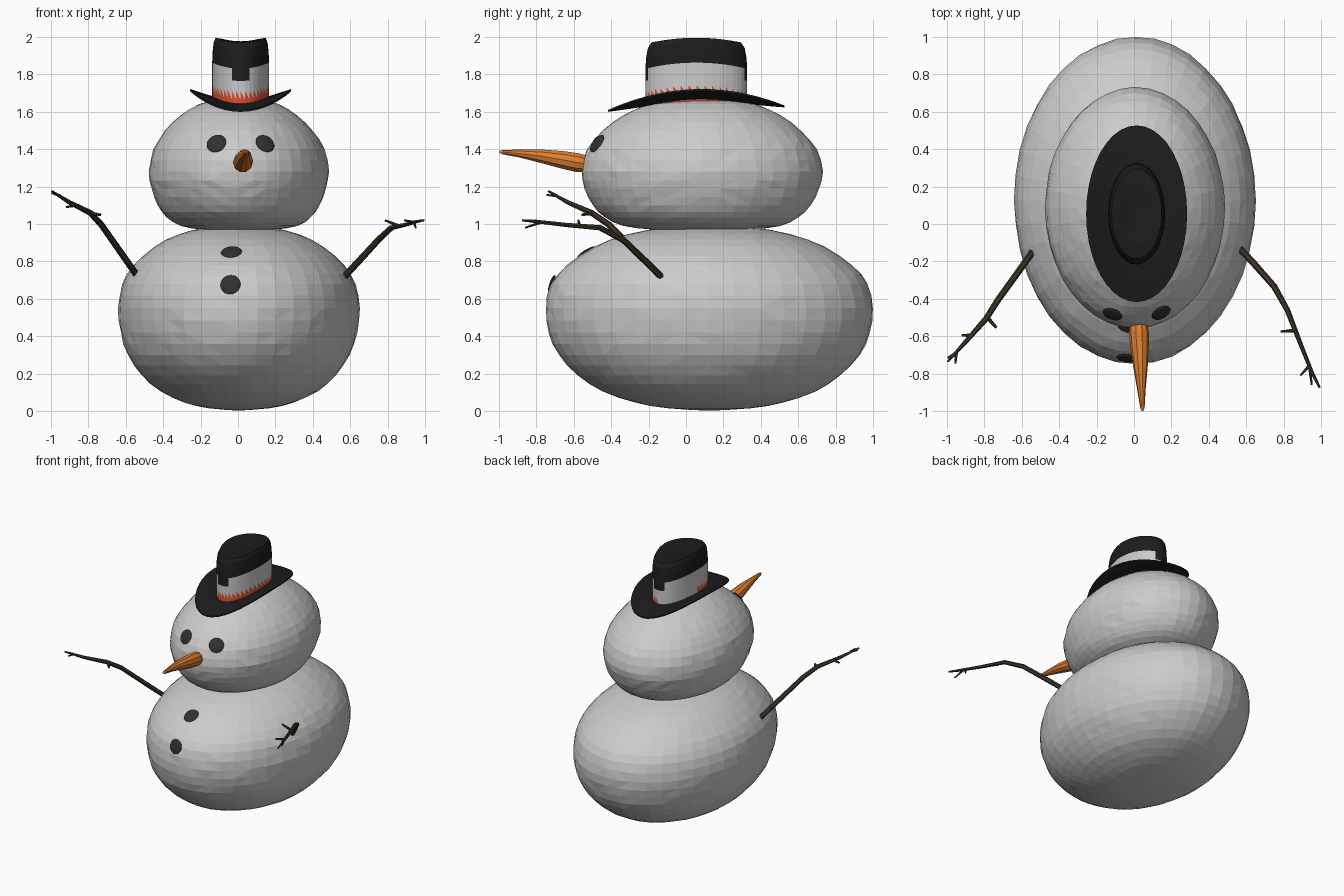
import bpy, bmesh, math, random
from mathutils import Vector
from mathutils.bvhtree import BVHTree

if "Cube" in bpy.data.objects:
    bpy.data.objects.remove(bpy.data.objects["Cube"])

random.seed(4)


def material(name, rgb):
    m = bpy.data.materials.new(name)
    m.diffuse_color = (*rgb, 1)
    m.use_nodes = True
    m.node_tree.nodes["Principled BSDF"].inputs["Base Color"].default_value = m.diffuse_color
    return m


BLACK = material("black_felt", (0.012, 0.012, 0.012))
WHITE = material("white_band", (1, 1, 1))
RED = material("red_band", (0.75, 0.08, 0.03))
COAL = material("coal", (0.03, 0.03, 0.027))
ORANGE = material("carrot_orange", (0.75, 0.22, 0.03))
BARK = material("bark", (0.045, 0.035, 0.018))


def finish(name, bm, mats=()):
    bmesh.ops.recalc_face_normals(bm, faces=bm.faces)
    me = bpy.data.meshes.new(name)
    bm.to_mesh(me)
    for m in mats:
        me.materials.append(m)
    ob = bpy.data.objects.new(name, me)
    bpy.context.collection.objects.link(ob)
    return ob


def smooth_profile(p):
    """Insert one Catmull-Rom point between each pair of profile points."""
    out = []
    for i in range(len(p) - 1):
        a, b = p[max(i - 1, 0)], p[i]
        c, d = p[i + 1], p[min(i + 2, len(p) - 1)]
        out.append(b)
        out.append(tuple((9 * (b[k] + c[k]) - a[k] - d[k]) / 16 for k in (0, 1)))
    return out + [p[-1]]


def lathe(profile, centre, half, segs, closed=False):
    """Turn a (radius fraction, z) profile round an elliptical plan."""
    bm = bmesh.new()
    rings = []
    for r, z in profile:
        n = 1 if r == 0 else segs
        rings.append([bm.verts.new((
            centre[0] + half[0] * r * math.cos(math.tau * i / segs),
            centre[1] + half[1] * r * math.sin(math.tau * i / segs), z))
            for i in range(n)])
    pairs = list(zip(rings, rings[1:]))
    if closed:
        pairs.append((rings[-1], rings[0]))
    for a, b in pairs:
        for i in range(segs):
            j = (i + 1) % segs
            q = [a[i % len(a)], a[j % len(a)], b[j % len(b)], b[i % len(b)]]
            bm.faces.new(list(dict.fromkeys(q)))
    return bm


def snowball(name, profile, centre, half):
    bm = lathe(smooth_profile(profile), centre, half, 40)
    for v in bm.verts:
        v.co.x += random.uniform(-.003, .003)
        v.co.y += random.uniform(-.003, .003)
    bmesh.ops.triangulate(bm, faces=bm.faces)
    tree = BVHTree.FromBMesh(bm)
    finish(name, bm)
    return tree


# Snow body and head
body = snowball("body", [
    (0, .002), (.25, .015), (.45, .045), (.65, .105), (.8, .19), (.92, .3),
    (.98, .42), (1, .55), (.965, .68), (.87, .78), (.7, .88), (.5, .945),
    (.25, .983), (0, .985)], (.005, .125), (.645, .875))
head = snowball("head", [
    (0, .962), (.4, .97), (.65, .99), (.8, 1.035), (.9, 1.1), (.97, 1.19),
    (1, 1.28), (.95, 1.4), (.82, 1.5), (.65, 1.58), (.45, 1.64),
    (.2, 1.672), (0, 1.677)], (.005, .085), (.48, .645))


# Coal eyes and buttons, pressed onto the snow surface
def coal(name, tree, x, z, r):
    hit, normal, _, _ = tree.ray_cast(Vector((x, -3, z)), Vector((0, 1, 0)))
    if normal.y > 0:
        normal = -normal
    bm = bmesh.new()
    bmesh.ops.create_uvsphere(bm, u_segments=20, v_segments=10, radius=1)
    ob = finish(name, bm, [COAL])
    ob.scale = (r, r, .013)
    ob.rotation_euler = normal.to_track_quat('Z', 'Y').to_euler()
    ob.location = hit


coal("eye_left", head, -.115, 1.43, .054)
coal("eye_right", head, .145, 1.43, .054)
coal("button_upper", body, -.035, .85, .056)
coal("button_lower", body, -.04, .675, .054)


# Tapered tubes for the carrot nose and the branches
def tube(name, paths, mat, sides=1):
    cu = bpy.data.curves.new(name, 'CURVE')
    cu.dimensions = '3D'
    cu.bevel_depth = 1
    cu.bevel_resolution = sides
    cu.use_fill_caps = True
    for pts in paths:
        s = cu.splines.new('POLY')
        s.points.add(len(pts) - 1)
        s.use_smooth = False
        for p, (x, y, z, r) in zip(s.points, pts):
            p.co = (x, y, z, 1)
            p.radius = r
    cu.materials.append(mat)
    ob = bpy.data.objects.new(name, cu)
    bpy.context.collection.objects.link(ob)


tube("carrot_nose", [[
    (.025, -.53, 1.32, .046), (.026, -.58, 1.328, .053), (.03, -.66, 1.343, .049),
    (.035, -.77, 1.362, .038), (.04, -.89, 1.377, .022), (.045, -.98, 1.384, .012),
    (.045, -1.0, 1.386, .004)]], ORANGE, 3)

tube("arm_left", [
    [(-.53, -.13, .71, .018), (-.6, -.23, .81, .018), (-.73, -.41, .995, .017),
     (-.79, -.505, 1.06, .016), (-.9, -.63, 1.115, .012), (-.995, -.735, 1.175, .006)],
    [(-.785, -.5, 1.055, .012), (-.735, -.555, 1.05, .007)],
    [(-.87, -.595, 1.1, .01), (-.92, -.595, 1.09, .006)],
    [(-.95, -.69, 1.15, .009), (-.955, -.745, 1.155, .005)],
    [(-.95, -.69, 1.15, .009), (-.995, -.715, 1.165, .005)]], BARK)

tube("arm_right", [
    [(.56, -.125, .71, .018), (.64, -.21, .795, .018), (.75, -.335, .915, .017),
     (.82, -.46, .98, .015), (.89, -.64, .995, .012), (.95, -.79, 1.012, .01),
     (.993, -.875, 1.02, .006)],
    [(.86, -.57, .99, .011), (.785, -.575, 1.02, .006)],
    [(.94, -.77, 1.01, .009), (.95, -.86, .98, .005)],
    [(.935, -.76, 1.01, .009), (.89, -.81, 1.02, .005)]], BARK)

# Hat brim: an oval ring curled up at the sides
HX, HY = .014, .055
bm = lathe([(.54, -.008), (.54, .008), (.7, .009), (.85, .008), (1, .004),
            (1, -.006), (.85, -.009), (.7, -.009)], (HX, HY), (.27, .472), 40, True)
for v in bm.verts:
    dx, dy = v.co.x - HX, v.co.y - HY
    v.co.z += 1.655 + .85 * dx * dx - .17 * dy * dy + .025 * dy
finish("hat_brim", bm, [BLACK])

# Hat crown with a two-colour band, its top creased lengthwise
bm = lathe([(1, 1.62), (1, 1.665), (1, 1.71), (1, 1.765), (1, 1.83), (.985, 1.89),
            (.95, 1.94), (.88, 1.97), (.6, 1.977), (.3, 1.97), (0, 1.966)],
           (HX, HY), (.152, .272), 40)
row = [f for f in bm.faces if 1.67 < f.calc_center_median().z < 1.7]
bmesh.ops.triangulate(bm, faces=row)
for f in bm.faces:
    c = f.calc_center_median()
    if c.z < 1.69 and (c.y < HY or c.x > HX):
        f.material_index = 2
    elif c.z < 1.76 or (c.z < 1.82 and abs(c.x - HX) > .055):
        f.material_index = 1
for v in bm.verts:
    v.co.z += 1.4 * (v.co.x - HX) ** 2
finish("hat_crown", bm, [BLACK, WHITE, RED])
